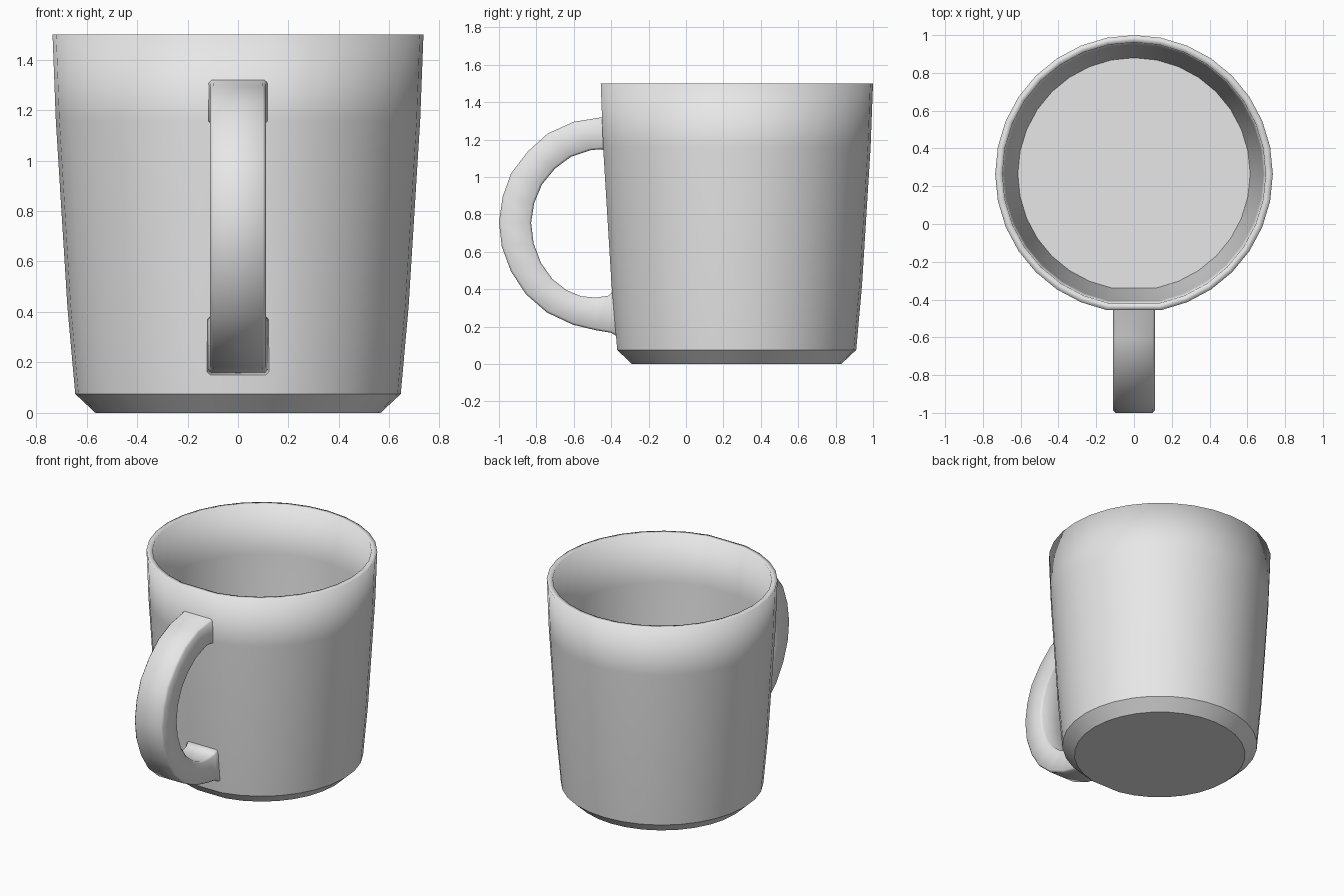
import bpy, bmesh, math

cube = bpy.data.objects.get("Cube")
if cube:
    bpy.data.objects.remove(cube, do_unlink=True)

glaze = bpy.data.materials.new("grey glaze")
glaze.use_nodes = True
GREY = (0.8, 0.8, 0.8, 1)
glaze.diffuse_color = GREY
glaze.node_tree.nodes["Principled BSDF"].inputs["Base Color"].default_value = GREY

CENTRE_Y = 0.265
SIDES = 32


def loft(name, rings, sharp_rings=()):
    """Skin a list of closed point rings, capping both ends."""
    bm = bmesh.new()
    loops = [[bm.verts.new(p) for p in ring] for ring in rings]
    n = len(loops[0])
    for a, b in zip(loops, loops[1:]):
        for i in range(n):
            j = (i + 1) % n
            bm.faces.new((a[i], a[j], b[j], b[i]))
    bm.faces.new(loops[0])
    bm.faces.new(loops[-1])
    bmesh.ops.recalc_face_normals(bm, faces=bm.faces)
    for f in bm.faces:
        f.smooth = True
    for k in sharp_rings:
        for i in range(n):
            bm.edges.get((loops[k][i], loops[k][(i + 1) % n])).smooth = False
    mesh = bpy.data.meshes.new(name)
    bm.to_mesh(mesh)
    bm.free()
    mesh.materials.append(glaze)
    obj = bpy.data.objects.new(name, mesh)
    bpy.context.collection.objects.link(obj)
    return obj


# Cup: outside from the base up, over the rim and down to the inner floor.
# The foremost vertex is left out, giving a flat seat for the handle.
profile = [(0.565, 0), (0.645, 0.075), (0.676, 0.42), (0.722, 1.16), (0.735, 1.5),
           (0.697, 1.5), (0.685, 1.16), (0.64, 0.42), (0.615, 0.1)]
angles = [-math.pi / 2 + math.tau * i / SIDES for i in range(1, SIDES)]
cup_rings = [[(r * math.cos(a), CENTRE_Y + r * math.sin(a), z) for a in angles]
             for r, z in profile]
loft("cup", cup_rings, sharp_rings=(0, 1, 8))

# Handle: outer (y, z), inner (y, z) and half width at each station
stations = [
    ((-0.435, 1.325), (-0.425, 1.14), 0.125),
    ((-0.455, 1.318), (-0.455, 1.148), 0.112),
    ((-0.60, 1.295), (-0.51, 1.143), 0.11),
    ((-0.74, 1.232), (-0.615, 1.108), 0.11),
    ((-0.845, 1.137), (-0.70, 1.045), 0.11),
    ((-0.935, 1.02), (-0.77, 0.96), 0.11),
    ((-0.98, 0.895), (-0.812, 0.86), 0.11),
    ((-1.0, 0.76), (-0.828, 0.755), 0.11),
    ((-0.985, 0.628), (-0.815, 0.645), 0.11),
    ((-0.936, 0.495), (-0.775, 0.54), 0.11),
    ((-0.855, 0.372), (-0.715, 0.455), 0.11),
    ((-0.743, 0.275), (-0.64, 0.395), 0.11),
    ((-0.604, 0.21), (-0.56, 0.362), 0.11),
    ((-0.48, 0.18), (-0.48, 0.355), 0.11),
    ((-0.40, 0.167), (-0.415, 0.365), 0.112),
    ((-0.37, 0.148), (-0.385, 0.392), 0.125),
]
BEVEL = 0.012


def handle_ring(outer, inner, w):
    """Rectangle with clipped corners spanning outer to inner."""
    t = BEVEL / math.dist(outer, inner)
    corners = [(w - BEVEL, 0), (w, t), (w, 1 - t), (w - BEVEL, 1)]
    corners += [(-x, s) for x, s in reversed(corners)]
    return [(x, outer[0] + (inner[0] - outer[0]) * s, outer[1] + (inner[1] - outer[1]) * s)
            for x, s in corners]


loft("handle", [handle_ring(*s) for s in stations])
